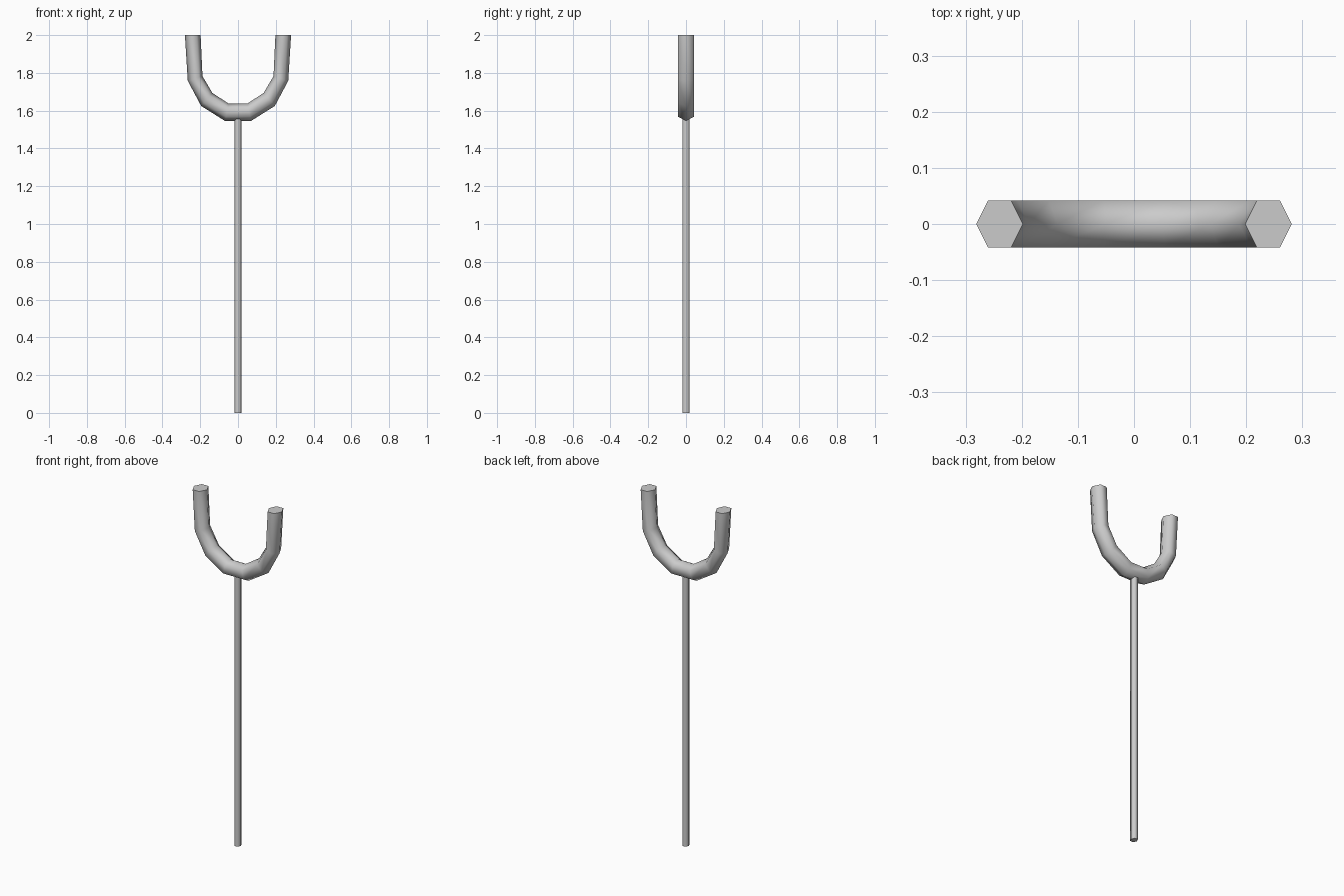
import bpy, bmesh
from mathutils import Vector

if "Cube" in bpy.data.objects:
    bpy.data.objects.remove(bpy.data.objects["Cube"])

DEPTH = 0.042


def loft(name, rings, angle):
    """Skin a list of closed vertex rings and cap both ends."""
    bm = bmesh.new()
    loops = [[bm.verts.new(p) for p in ring] for ring in rings]
    for a, b in zip(loops, loops[1:]):
        n = len(a)
        for i in range(n):
            bm.faces.new((a[i], a[(i + 1) % n], b[(i + 1) % n], b[i]))
    bm.faces.new(loops[0])
    bm.faces.new(loops[-1])
    bmesh.ops.recalc_face_normals(bm, faces=bm.faces)
    mesh = bpy.data.meshes.new(name)
    bm.to_mesh(mesh)
    bm.free()
    obj = bpy.data.objects.new(name, mesh)
    bpy.context.collection.objects.link(obj)
    bpy.context.view_layer.objects.active = obj
    obj.select_set(True)
    bpy.ops.object.shade_smooth_by_angle(angle=angle)
    obj.select_set(False)


def hexagon(outer, inner, depth):
    """Six-sided section with corners on the outer and inner points."""
    c, d, y = (outer + inner) / 2, (outer - inner) / 2, Vector((0, depth, 0))
    return [c + d, c + d / 2 + y, c - d / 2 + y,
            c - d, c - d / 2 - y, c + d / 2 - y]


# U-shaped fork: outer and inner outline of the right half, tip to bottom
half = [((0.281, 2.0), (0.198, 2.0)),
        ((0.266, 1.758), (0.188, 1.783)),
        ((0.195, 1.625), (0.136, 1.694)),
        ((0.068, 1.545), (0.05, 1.638))]


def section(pair, side):
    o, i = (Vector((side * x, 0, z)) for x, z in pair)
    return hexagon(o, i, DEPTH)


rings = [section(p, 1) for p in half] + [section(p, -1) for p in reversed(half)]
loft("fork", rings, 1.15)

# Thin straight handle, its top buried in the fork
handle = [hexagon(Vector((0.019, 0, z)), Vector((-0.019, 0, z)), 0.019)
          for z in (0.0, 1.585)]
loft("handle", handle, 1.15)
